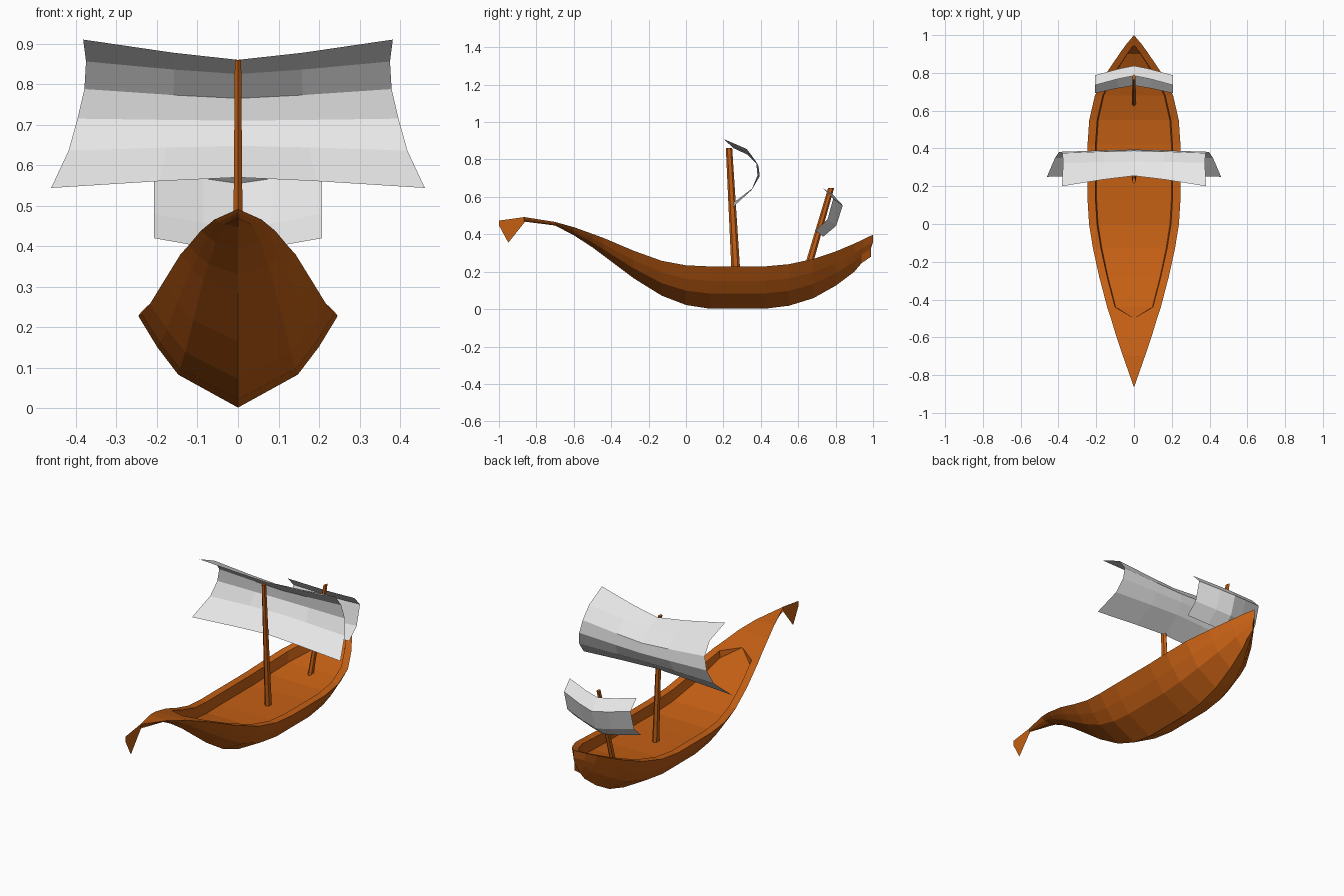
import bpy, bmesh, math
from mathutils import Vector

if "Cube" in bpy.data.objects:
    bpy.data.objects.remove(bpy.data.objects["Cube"])


def material(name, colour):
    m = bpy.data.materials.new(name)
    m.diffuse_color = (*colour, 1)
    m.use_nodes = True
    m.node_tree.nodes["Principled BSDF"].inputs["Base Color"].default_value = m.diffuse_color
    return m


WOOD = material("orange brown wood", (0.55, 0.115, 0.007))
CLOTH = material("white cloth", (0.8, 0.8, 0.8))


def make_object(name, bm, mat, mirror=False):
    bmesh.ops.remove_doubles(bm, verts=bm.verts, dist=0.0005)
    bmesh.ops.recalc_face_normals(bm, faces=bm.faces)
    me = bpy.data.meshes.new(name)
    bm.to_mesh(me)
    bm.free()
    me.materials.append(mat)
    ob = bpy.data.objects.new(name, me)
    bpy.context.collection.objects.link(ob)
    if mirror:
        ob.modifiers.new("mirror", "MIRROR").use_clip = True
    return ob


def loft(bm, rows, closed=False):
    """Skin rows of points with quads."""
    vs = [[bm.verts.new(p) for p in r] for r in rows]
    n = len(vs[0])
    for a, b in zip(vs, vs[1:]):
        for i in range(n if closed else n - 1):
            j = (i + 1) % n
            bm.faces.new((a[i], a[j], b[j], b[i]))
    return vs


# Hull: y, keel z, gunwale z, half width, well depth (0 = closed deck)
STATIONS = [
    (-0.865, 0.468, 0.492, 0.000, 0),
    (-0.70, 0.447, 0.466, 0.058, 0),
    (-0.60, 0.395, 0.438, 0.092, 0),
    (-0.50, 0.330, 0.402, 0.122, 0),
    (-0.44, 0.285, 0.380, 0.142, 0.04),
    (-0.28, 0.165, 0.312, 0.184, 0.058),
    (-0.13, 0.072, 0.258, 0.217, 0.06),
    (0.00, 0.022, 0.234, 0.238, 0.06),
    (0.13, 0.002, 0.228, 0.246, 0.058),
    (0.42, 0.002, 0.228, 0.246, 0.058),
    (0.55, 0.018, 0.240, 0.237, 0.06),
    (0.68, 0.058, 0.268, 0.207, 0.06),
    (0.80, 0.125, 0.308, 0.145, 0.06),
    (0.90, 0.200, 0.350, 0.078, 0.05),
    (0.95, 0.245, 0.374, 0.042, 0),
    (1.00, 0.280, 0.398, 0.000, 0),
]
rows = []
for y, zk, zs, w, d in STATIONS:
    inner = max(0, w - 0.042) if d else 0
    ky = y - 0.012 if y > 0.94 else y      # raked stern post
    h = zs - zk
    rows.append([(0, ky, zk), (w * 0.60, ky, zk + h * 0.36),
                 (w * 0.81, y, zk + h * 0.66), (w, y, zs),
                 (inner, y, zs), (inner * 0.97, y, zs - d), (0, y, zs - d)])
bm = bmesh.new()
loft(bm, rows)
bmesh.ops.remove_doubles(bm, verts=bm.verts, dist=0.0005)
bmesh.ops.dissolve_degenerate(bm, edges=bm.edges, dist=0.0002)
# drop faces lying in the mirror plane
flat = [f for f in bm.faces if all(abs(v.co.x) < 1e-5 for v in f.verts)]
bmesh.ops.delete(bm, geom=flat, context="FACES")
make_object("hull", bm, WOOD, mirror=True)

# Prow fin: thin plate hanging from the neck
bm = bmesh.new()
outline = [(-0.865, 0.492), (-1.0, 0.473), (-1.0, 0.448), (-0.95, 0.355), (-0.86, 0.468)]
bm.faces.new([bm.verts.new((0, y, z)) for y, z in outline])
make_object("prow_fin", bm, WOOD)


# Masts: tapered six-sided poles, deeper than wide
def mast(name, base, top, r0, r1):
    bm = bmesh.new()
    rings = []
    for (y, z), (rx, ry) in ((base, r0), (top, r1)):
        rings.append([(rx * math.sin(k * math.tau / 6), y + ry * math.cos(k * math.tau / 6), z)
                      for k in range(6)])
    vs = loft(bm, rings, closed=True)
    for r in vs:
        bm.faces.new(r)
    make_object(name, bm, WOOD)


mast("main_mast", (0.270, 0.14), (0.230, 0.86), (0.016, 0.024), (0.009, 0.017))
mast("rear_mast", (0.640, 0.18), (0.776, 0.648), (0.013, 0.021), (0.008, 0.016))


# Sails: centre and edge profiles blended across the width
def sail(name, profile):
    """profile rows: centre y, centre z, edge x, edge y, edge z"""
    bm = bmesh.new()
    rows = []
    for cy, cz, ex, ey, ez in profile:
        row = []
        for t in (-1, -0.42, 0, 0.42, 1):
            b = abs(t) ** 1.2
            row.append((ex * t, cy + (ey - cy) * b, cz + (ez - cz) * b))
        rows.append(row)
    loft(bm, rows)
    make_object(name, bm, CLOTH)


sail("main_sail", [
    (0.255, 0.860, 0.382, 0.200, 0.910),
    (0.330, 0.825, 0.375, 0.325, 0.856),
    (0.388, 0.765, 0.379, 0.375, 0.788),
    (0.394, 0.710, 0.396, 0.382, 0.715),
    (0.358, 0.648, 0.418, 0.350, 0.636),
    (0.255, 0.570, 0.461, 0.250, 0.544),
])
sail("rear_sail", [
    (0.785, 0.612, 0.207, 0.735, 0.645),
    (0.838, 0.555, 0.207, 0.787, 0.590),
    (0.803, 0.445, 0.207, 0.757, 0.480),
    (0.733, 0.387, 0.207, 0.692, 0.420),
])
